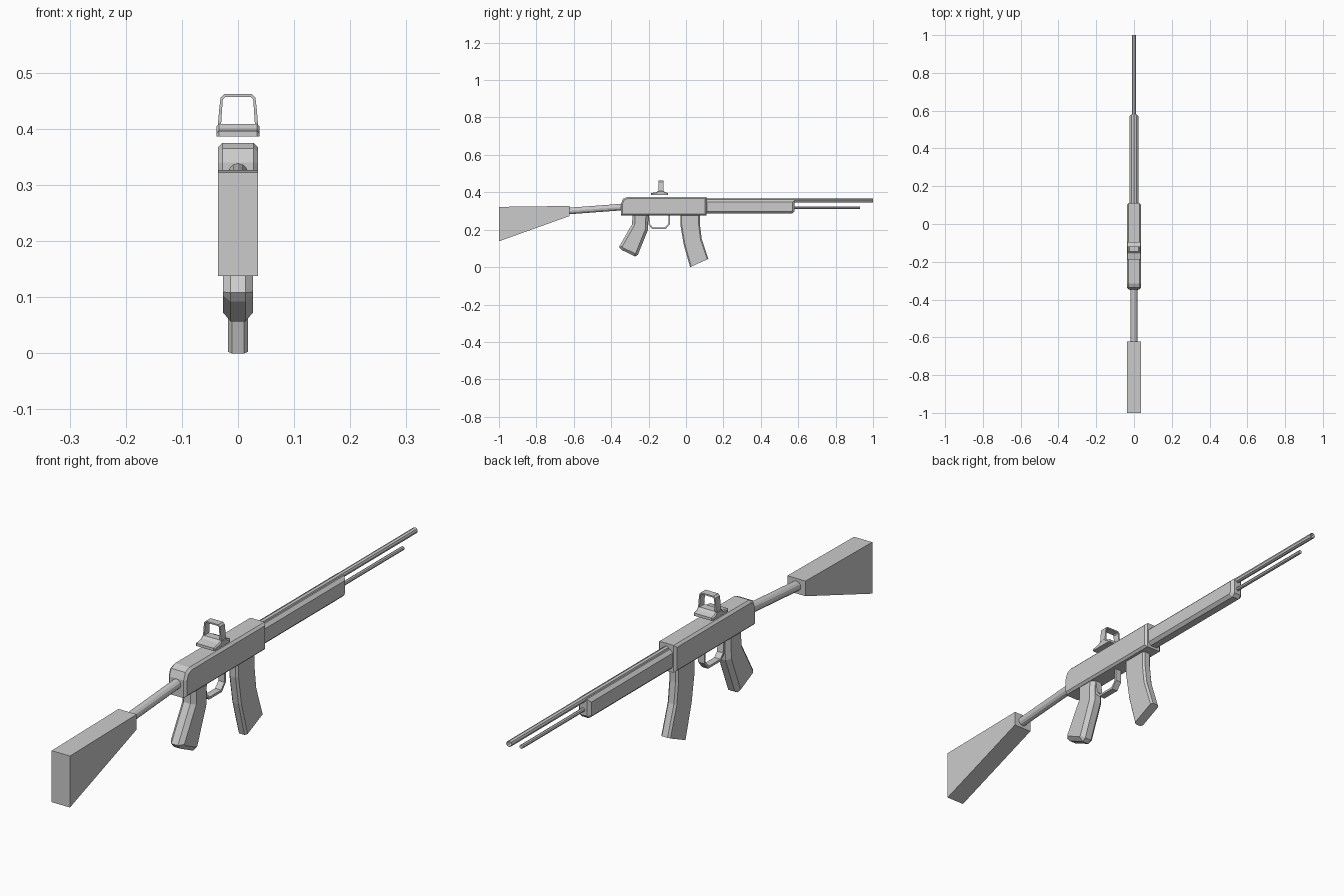
import bpy, bmesh, math
from mathutils import Vector

if "Cube" in bpy.data.objects:
    bpy.data.objects.remove(bpy.data.objects["Cube"])


def finish(name, bm):
    bmesh.ops.recalc_face_normals(bm, faces=bm.faces)
    me = bpy.data.meshes.new(name)
    bm.to_mesh(me)
    bm.free()
    ob = bpy.data.objects.new(name, me)
    bpy.context.collection.objects.link(ob)
    return ob


def prism(name, pts, half, bevel=0.0, skip=(), across=False, offset=0.0):
    """Side profile (y, z) extruded along x, or front profile (x, z) along y.
    Chamfers the rims, leaving out the profile segments in skip."""
    def place(p, t):
        return (p[0], offset + t, p[1]) if across else (offset + t, p[0], p[1])
    bm = bmesh.new()
    a = [bm.verts.new(place(p, -half)) for p in pts]
    b = [bm.verts.new(place(p, half)) for p in pts]
    n = len(pts)
    bm.faces.new(a)
    bm.faces.new(b[::-1])
    for i in range(n):
        j = (i + 1) % n
        bm.faces.new((a[i], b[i], b[j], a[j]))
    bmesh.ops.recalc_face_normals(bm, faces=bm.faces)
    if bevel:
        rims = [bm.edges.get((r[i], r[(i + 1) % n]))
                for r in (a, b) for i in range(n) if i not in skip]
        bmesh.ops.bevel(bm, geom=rims, offset=bevel, segments=1,
                        affect='EDGES', clamp_overlap=True)
    return finish(name, bm)


def rod(name, start, end, radius, sides=8, hollow=False):
    p, q = Vector(start), Vector(end)
    d = q - p
    bm = bmesh.new()
    bmesh.ops.create_cone(bm, cap_ends=True, segments=sides,
                          radius1=radius, radius2=radius, depth=d.length)
    if hollow:
        bm.faces.ensure_lookup_table()
        cap = max(bm.faces, key=lambda f: f.calc_center_median().z)
        bmesh.ops.inset_region(bm, faces=[cap], thickness=radius * 0.35)
        bmesh.ops.translate(bm, verts=cap.verts, vec=(0, 0, -0.02))
    bmesh.ops.rotate(bm, verts=bm.verts,
                     matrix=d.to_track_quat('Z', 'Y').to_matrix())
    bmesh.ops.translate(bm, verts=bm.verts, vec=(p + q) / 2)
    return finish(name, bm)


# Shoulder stock and its tube
prism("stock", [(-1, 0.138), (-0.623, 0.273), (-0.623, 0.327), (-1, 0.322)], 0.036)
rod("stock_tube", (0, -0.64, 0.299), (0, -0.33, 0.322), 0.0175, 12)

# Receiver with rounded rear top
prism("receiver", [(-0.347, 0.277), (0.11, 0.277), (0.11, 0.375), (-0.315, 0.375),
                   (-0.337, 0.365), (-0.347, 0.34)], 0.036, 0.008)

# Handguard, barrel and lower rod
prism("handguard", [(0.10, 0.286), (0.568, 0.286), (0.58, 0.298),
                    (0.58, 0.358), (0.10, 0.358)], 0.025, 0.011)
rod("barrel", (0, 0.09, 0.355), (0, 1.0, 0.355), 0.0105, 8, hollow=True)
rod("lower_rod", (0, 0.55, 0.318), (0, 0.93, 0.318), 0.007, 8)

# Pistol grip
prism("grip", [(-0.286, 0.29), (-0.288, 0.23), (-0.358, 0.108), (-0.345, 0.092),
               (-0.272, 0.057), (-0.257, 0.066), (-0.204, 0.198), (-0.2, 0.29)],
      0.027, 0.014)

# Curved magazine
prism("magazine", [(-0.03, 0.29), (-0.03, 0.225), (-0.013, 0.123), (0.022, 0.0),
                   (0.12, 0.044), (0.084, 0.15), (0.075, 0.225), (0.075, 0.29)],
      0.018, 0.007, skip=(3, 7))

# Trigger guard strip
prism("trigger_guard",
      [(-0.207, 0.285), (-0.2, 0.225), (-0.18, 0.204), (-0.108, 0.204),
       (-0.086, 0.23), (-0.086, 0.285), (-0.094, 0.285), (-0.094, 0.233),
       (-0.112, 0.212), (-0.177, 0.212), (-0.192, 0.228), (-0.199, 0.285)], 0.012)

# Sight base with sloped top, floating just above the receiver
prism("sight_base", [(-0.187, 0.386), (-0.095, 0.386), (-0.095, 0.396),
                     (-0.112, 0.401), (-0.12, 0.409), (-0.147, 0.409),
                     (-0.157, 0.401), (-0.187, 0.396)], 0.038, 0.004, skip=(0,))

# Sight frame arch
outer = [(0.037, 0.395), (0.033, 0.44), (0.031, 0.456), (0.025, 0.462)]
inner = [(0.031, 0.395), (0.028, 0.44), (0.027, 0.453), (0.023, 0.457)]
mirrored = lambda half: half + [(-x, z) for x, z in reversed(half)]
prism("sight_frame", mirrored(outer) + mirrored(inner)[::-1], 0.0135,
      across=True, offset=-0.133)
